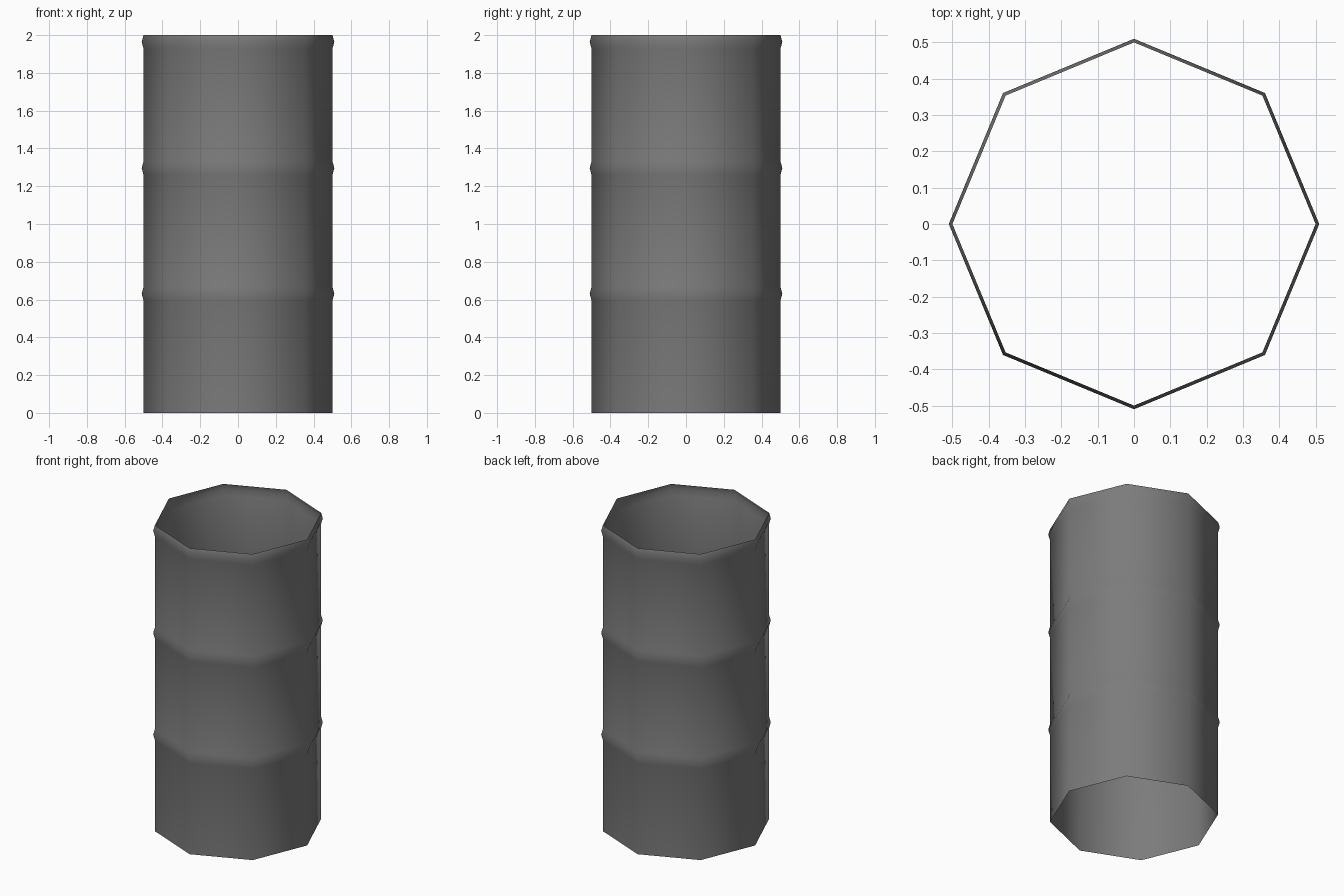
import bpy
import bmesh
from math import cos, sin, pi

cube = bpy.data.objects.get("Cube")
if cube:
    bpy.data.objects.remove(cube, do_unlink=True)

SIDES = 8
WALL_RADIUS = 0.5
RIB_RADIUS = 0.51
RIB_HEIGHT = 0.072
RIB_BOTTOMS = (0.595, 1.26, 2 - RIB_HEIGHT)

# Dark grey metal
metal = bpy.data.materials.new("dark_grey_metal")
metal.use_nodes = True
grey = (0.2, 0.2, 0.2, 1)
metal.diffuse_color = grey
metal.node_tree.nodes["Principled BSDF"].inputs["Base Color"].default_value = grey

# Wall profile: straight sheet with three pressed ribs, the last one at the rim
profile = [(WALL_RADIUS, 0)]
for z in RIB_BOTTOMS:
    profile += [(WALL_RADIUS, z),
                (RIB_RADIUS, z + RIB_HEIGHT / 2),
                (WALL_RADIUS, z + RIB_HEIGHT)]

# Open barrel wall: one ring of vertices per profile point, bridged by quads
bm = bmesh.new()
rings = [[bm.verts.new((r * cos(2 * pi * i / SIDES), r * sin(2 * pi * i / SIDES), z))
          for i in range(SIDES)] for r, z in profile]
for low, high in zip(rings, rings[1:]):
    for i in range(SIDES):
        j = (i + 1) % SIDES
        face = bm.faces.new((low[i], low[j], high[j], high[i]))
        face.smooth = True

mesh = bpy.data.meshes.new("barrel_wall")
bm.to_mesh(mesh)
bm.free()
mesh.materials.append(metal)
barrel = bpy.data.objects.new("barrel_wall", mesh)
bpy.context.collection.objects.link(barrel)
